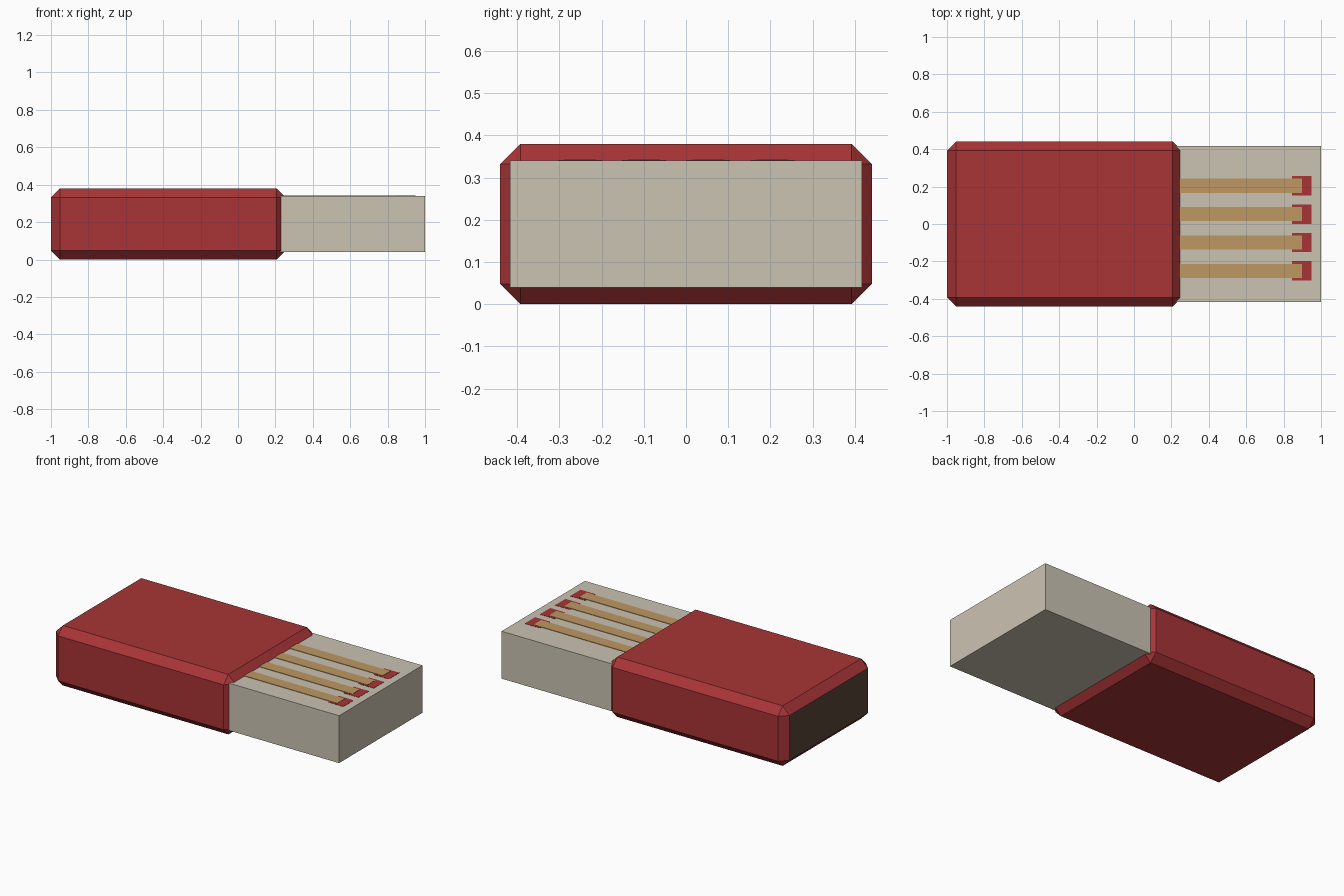
import bpy
import bmesh

cube = bpy.data.objects.get("Cube")
if cube:
    bpy.data.objects.remove(cube)


def make_material(name, hex_code):
    """Flat material from an sRGB hex string, converted to linear."""
    srgb = [int(hex_code[i:i + 2], 16) / 255 for i in (0, 2, 4)]
    color = [((c + 0.055) / 1.055) ** 2.4 for c in srgb] + [1.0]
    mat = bpy.data.materials.new(name)
    mat.use_nodes = True
    mat.diffuse_color = color
    bsdf = mat.node_tree.nodes["Principled BSDF"]
    bsdf.inputs["Base Color"].default_value = color
    return mat


red = make_material("red plastic", "A83436")
metal = make_material("pale metal", "CBC3B3")
gold = make_material("gold contact", "BE9862")
brown = make_material("dark brown end", "594837")


def make_box(name, low, high, materials, chamfer=0.0):
    """Box between two corners, with optional single-segment chamfer."""
    bm = bmesh.new()
    bmesh.ops.create_cube(bm, size=1.0)
    for v in bm.verts:
        v.co = [lo + (c + 0.5) * (hi - lo) for c, lo, hi in zip(v.co, low, high)]
    if chamfer:
        bmesh.ops.bevel(bm, geom=bm.edges[:], offset=chamfer, segments=1,
                        affect='EDGES', profile=0.5)
    bm.normal_update()
    mesh = bpy.data.meshes.new(name)
    # The rear end face takes the second material when there is one
    if len(materials) > 1:
        for f in bm.faces:
            f.material_index = 1 if f.normal.x < -0.99 else 0
    bm.to_mesh(mesh)
    bm.free()
    for mat in materials:
        mesh.materials.append(mat)
    obj = bpy.data.objects.new(name, mesh)
    bpy.context.collection.objects.link(obj)
    return obj


# Chamfered casing with a dark end, and the plug
make_box("casing", (-1, -0.44, 0), (0.255, 0.44, 0.38), [red, brown], 0.048)
plug_top = 0.34
make_box("plug", (0.2, -0.417, 0.04), (1, 0.417, plug_top), [metal])

# Four contact strips, each with a red pad under its tip
for i in range(4):
    y = 0.205 - i * 0.152
    make_box(f"contact_pad_{i + 1}", (0.845, y - 0.052, plug_top - 0.002),
             (0.95, y + 0.052, plug_top + 0.0015), [red])
    make_box(f"contact_strip_{i + 1}", (0.22, y - 0.038, plug_top - 0.002),
             (0.897, y + 0.038, plug_top + 0.003), [gold])
